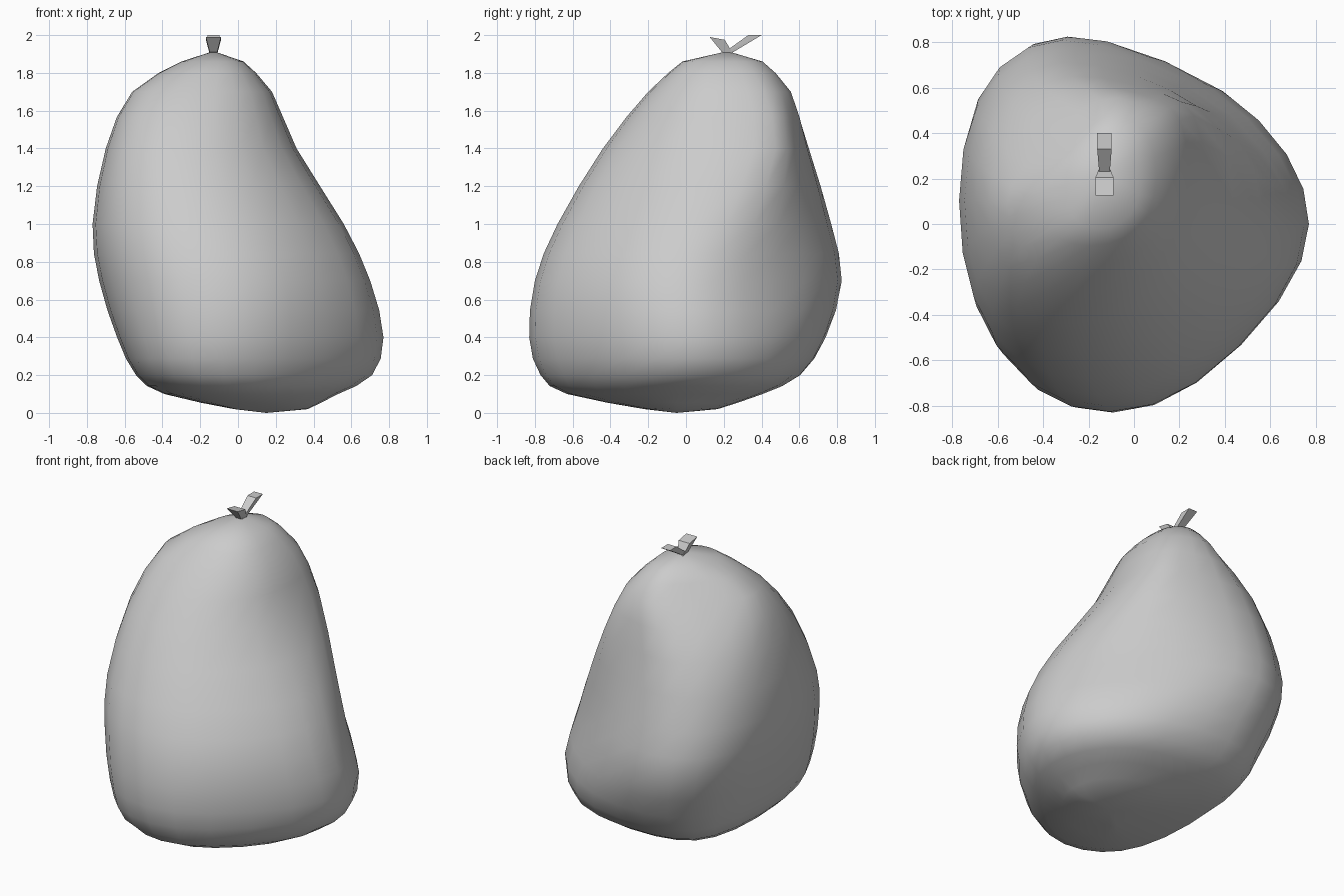
import bpy, bmesh, math
from mathutils import Vector

if "Cube" in bpy.data.objects:
    bpy.data.objects.remove(bpy.data.objects["Cube"])

ANGLES = [math.radians(a) for a in (0, 35, 90, 135, 180, 215, 270, 315)]
# Height, then how far the fruit reaches in each of the eight directions
SECTIONS = [
    (0.02, .37, .30, .17, .06, .02, .13, .22, .33),
    (0.10, .53, .51, .42, .42, .39, .52, .63, .55),
    (0.20, .71, .70, .63, .66, .54, .70, .77, .66),
    (0.40, .77, .765, .78, .78, .64, .77, .83, .71),
    (0.70, .70, .70, .875, .90, .735, .80, .80, .68),
    (1.00, .56, .635, .82, .88, .77, .785, .68, .54),
    (1.40, .31, .53, .69, .75, .70, .66, .44, .28),
    (1.70, .18, .38, .575, .53, .56, .46, .20, .11),
    (1.86, .03, .20, .41, .40, .30, .20, .02, -.04),
]
BOTTOM, TOP = Vector((.15, -.05, 0)), Vector((-.13, .22, 1.915))


def section(row):
    """Smooth ring touching all eight support lines."""
    z, reach = row[0], row[1:]
    corners = []
    for i in range(8):
        a, b = ANGLES[i], ANGLES[(i + 1) % 8]
        h, k = reach[i], reach[(i + 1) % 8]
        s = math.sin(b - a)
        corners.append(Vector(((h * math.sin(b) - k * math.sin(a)) / s,
                               (k * math.cos(a) - h * math.cos(b)) / s, z)))
    # Shallow dent on the back right, fading towards the neck
    depth = .21 * math.sin(math.pi * z / 1.91) * (1 - .4 * z / 1.91)
    corners[1] -= Vector((.5, .87, 0)) * depth
    ring = []
    for i in range(8):
        p, q, r = corners[i - 1], corners[i], corners[(i + 1) % 8]
        for t in (0, 1 / 3, 2 / 3):
            ring.append((p + q) / 2 * (1 - t) ** 2 + q * 2 * t * (1 - t) + (q + r) / 2 * t * t)
    return ring


def between(a, b, c, d, t):
    return (b * 2 + (c - a) * t + (a * 2 - b * 5 + c * 4 - d) * t * t
            + (b * 3 - a - c * 3 + d) * t ** 3) / 2


def make_object(name, bm):
    bmesh.ops.recalc_face_normals(bm, faces=bm.faces)
    mesh = bpy.data.meshes.new(name)
    bm.to_mesh(mesh)
    bm.free()
    ob = bpy.data.objects.new(name, mesh)
    bpy.context.collection.objects.link(ob)
    return ob


# Fruit body: lofted sections closed with a fan at each end
base = [section(r) for r in SECTIONS]
rings = []
for i in range(len(base) - 1):
    rings.append(base[i])
    before, after = base[max(i - 1, 0)], base[min(i + 2, len(base) - 1)]
    rings.append([between(*ps, .5) for ps in zip(before, base[i], base[i + 1], after)])
rings.append(base[-1])

bm = bmesh.new()
loops = [[bm.verts.new(p) for p in ring] for ring in rings]
n = len(loops[0])
low, high = bm.verts.new(BOTTOM), bm.verts.new(TOP)
for j in range(n):
    k = (j + 1) % n
    for a, b in zip(loops, loops[1:]):
        bm.faces.new((a[j], a[k], b[k], b[j]))
    bm.faces.new((low, loops[0][k], loops[0][j]))
    bm.faces.new((high, loops[-1][j], loops[-1][k]))
for f in bm.faces:
    f.smooth = True
make_object("fruit_body", bm)


def stem(name, half_base, half_tip, base_yz, tip_yz):
    """Four-sided flared twig between two edges-on quads."""
    bm = bmesh.new()
    for half, pts in ((half_base, base_yz), (half_tip, tip_yz)):
        for y, z in pts:
            for s in (-1, 1):
                bm.verts.new((-.13 + s * half, y, z))
    bmesh.ops.convex_hull(bm, input=bm.verts)
    make_object(name, bm)


# Forked stalk on top
stem("stalk_long", .02, .032, ((.19, 1.90), (.25, 1.91)), ((.33, 2.0), (.40, 2.0)))
stem("stalk_short", .02, .04, ((.19, 1.91), (.25, 1.90)), ((.125, 1.99), (.205, 1.975)))
